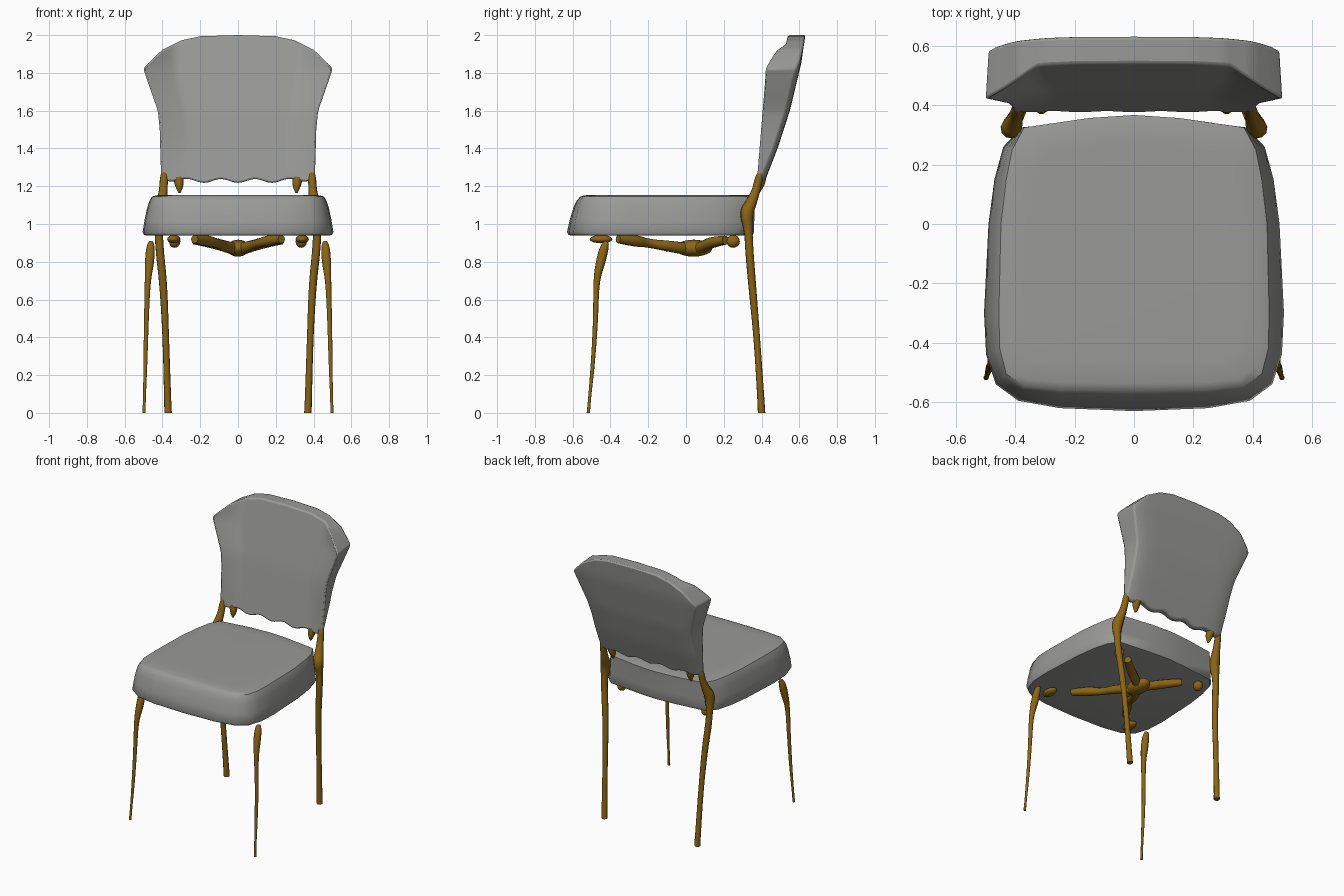
import bpy, bmesh, math

cube = bpy.data.objects.get("Cube")
if cube:
    bpy.data.objects.remove(cube, do_unlink=True)


def material(name, color):
    m = bpy.data.materials.new(name)
    m.use_nodes = True
    m.diffuse_color = (*color, 1)
    m.node_tree.nodes["Principled BSDF"].inputs["Base Color"].default_value = (*color, 1)
    return m


GREY = material("grey upholstery", (0.32, 0.32, 0.31))
GOLD = material("dark gold metal", (0.26, 0.13, 0.008))


def lerp_table(table, t):
    """Piecewise linear lookup in (key, value) pairs."""
    if t <= table[0][0]:
        return table[0][1]
    for (a, va), (b, vb) in zip(table, table[1:]):
        if t <= b:
            return va + (vb - va) * (t - a) / (b - a)
    return table[-1][1]


def finish(obj, mat, angle=40):
    obj.data.materials.append(mat)
    bpy.ops.object.select_all(action='DESELECT')
    obj.select_set(True)
    bpy.context.view_layer.objects.active = obj
    bpy.ops.object.shade_smooth_by_angle(angle=math.radians(angle))


def mesh_object(name, bm, mat):
    bmesh.ops.recalc_face_normals(bm, faces=bm.faces)
    me = bpy.data.meshes.new(name)
    bm.to_mesh(me)
    bm.free()
    obj = bpy.data.objects.new(name, me)
    bpy.context.collection.objects.link(obj)
    finish(obj, mat)
    return obj


def tube(name, points, side=1):
    """Organic tapered rod through (x, y, z, radius) points."""
    cu = bpy.data.curves.new(name, 'CURVE')
    cu.dimensions = '3D'
    cu.bevel_depth = 1
    cu.bevel_resolution = 3
    cu.use_fill_caps = True
    sp = cu.splines.new('NURBS')
    sp.points.add(len(points) - 1)
    for p, (x, y, z, r) in zip(sp.points, points):
        p.co = (x * side, y, z, 1)
        p.radius = r
    sp.order_u = 3
    sp.use_endpoint_u = True
    sp.resolution_u = 6
    obj = bpy.data.objects.new(name, cu)
    bpy.context.collection.objects.link(obj)
    bpy.ops.object.select_all(action='DESELECT')
    obj.select_set(True)
    bpy.context.view_layer.objects.active = obj
    bpy.ops.object.convert(target='MESH')
    finish(bpy.context.object, GOLD, 60)


def blob(name, loc, scale):
    bm = bmesh.new()
    bmesh.ops.create_icosphere(bm, subdivisions=3, radius=1)
    bmesh.ops.scale(bm, vec=scale, verts=bm.verts)
    bmesh.ops.translate(bm, vec=loc, verts=bm.verts)
    mesh_object(name, bm, GOLD)


# Seat cushion: half outlines at the base and the top, lofted and mirrored
BASE = [(0, -.63), (.25, -.62), (.39, -.595), (.465, -.54), (.498, -.44), (.505, -.3),
        (.49, 0), (.47, .15), (.44, .26), (.38, .325), (.15, .35), (0, .36)]
TOP = [(0, -.56), (.25, -.557), (.37, -.545), (.43, -.505), (.452, -.42), (.455, -.3),
       (.448, 0), (.43, .15), (.41, .25), (.37, .325), (.15, .357), (0, .367)]


def seat_ring(bm, z, t, scale):
    half = [(a[0] + (b[0] - a[0]) * t, a[1] + (b[1] - a[1]) * t) for a, b in zip(BASE, TOP)]
    loop = half + [(-x, y) for x, y in half[-2:0:-1]]
    return [bm.verts.new((x * scale, (y + .1) * scale - .1, z)) for x, y in loop]


bm = bmesh.new()
levels = [(.938, 0, .95), (.942, 0, .985), (.957, 0, 1), (1.02, .2, 1), (1.09, .5, 1),
          (1.125, .75, 1), (1.145, 1, 1), (1.152, 1, .95), (1.154, 1, .8)]
rings = [seat_ring(bm, *lv) for lv in levels]
for lo, hi in zip(rings, rings[1:]):
    for i in range(len(lo)):
        j = (i + 1) % len(lo)
        bm.faces.new((lo[i], lo[j], hi[j], hi[i]))
bm.faces.new(rings[0])
bm.faces.new(rings[-1])
seat = mesh_object("seat", bm, GREY)

# Backrest: flared panel with curved-forward wings, thick rim and scalloped base
WIDTH = [(1.2, .408), (1.5, .415), (1.6, .425), (1.7, .46), (1.82, .502)]
CREST = [(0, 2.0), (.4, 1.994), (.6, 1.972), (.8, 1.922), (.95, 1.85), (1, 1.822)]
FRONT_MID = [(1.22, .375), (1.6, .445), (2, .54)]
FRONT_WING = [(1.22, .375), (1.83, .42)]
REAR = [(1.22, .415), (1.4, .485), (1.6, .55), (1.85, .61), (2, .632)]
NU, NV = 40, 20


def back_point(i, j, rear):
    u, v = 2 * i / NU - 1, j / NV
    a = abs(u)
    low = 1.228 + .01 * math.cos(u * 9 * math.pi / 2 + math.pi) + .015 * a ** 6
    z = low + v * (lerp_table(CREST, a) - low)
    x = u * lerp_table(WIDTH, z)
    if rear:
        return x * .98, lerp_table(REAR, z) - .02 * a ** 8, z
    w = max(0, (a - .66) / .34)
    mid, wing = lerp_table(FRONT_MID, z), lerp_table(FRONT_WING, z)
    return x, mid + (wing - mid) * w, z


bm = bmesh.new()
grids = [[[bm.verts.new(back_point(i, j, rear)) for j in range(NV + 1)]
          for i in range(NU + 1)] for rear in (False, True)]
for g in grids:
    for i in range(NU):
        for j in range(NV):
            bm.faces.new((g[i][j], g[i + 1][j], g[i + 1][j + 1], g[i][j + 1]))
border = ([(i, 0) for i in range(NU)] + [(NU, j) for j in range(NV)]
          + [(i, NV) for i in range(NU, 0, -1)] + [(0, j) for j in range(NV, 0, -1)])
for (a, b), (c, d) in zip(border, border[1:] + border[:1]):
    f, r = grids
    bm.faces.new((f[a][b], f[c][d], r[c][d], r[a][b]))
backrest = mesh_object("backrest", bm, GREY)
bevel = backrest.modifiers.new("soft rim", 'BEVEL')
bevel.width = .01
bevel.segments = 2
bevel.limit_method = 'ANGLE'
bevel.angle_limit = math.radians(45)

# Metal frame, repeated on both sides
for side, label in ((1, "left"), (-1, "right")):
    tube(label + "_front_leg", [
        (.46, -.42, .905, .012), (.463, -.43, .885, .024), (.468, -.452, .8, .026),
        (.478, -.475, .7, .016), (.485, -.478, .5, .013), (.49, -.492, .27, .011),
        (.496, -.513, .05, .007), (.498, -.517, 0, .009)], side)
    tube(label + "_rear_leg", [
        (.37, .4, 0, .02), (.372, .398, .05, .019), (.382, .375, .4, .017),
        (.395, .35, .68, .021), (.415, .335, .86, .022), (.42, .33, .97, .022),
        (.415, .318, 1.06, .038), (.405, .345, 1.11, .03), (.395, .372, 1.18, .022),
        (.392, .388, 1.25, .022), (.392, .395, 1.28, .012)], side)
    # Pointed fitting under the backrest
    tube(label + "_back_spike", [
        (.31, .385, 1.165, .006), (.31, .388, 1.19, .018), (.312, .395, 1.22, .026),
        (.315, .4, 1.245, .026)], side)
    # Brace arms below the seat
    tube(label + "_front_brace", [
        (0, .02, .865, .032), (.07, -.07, .88, .032), (.11, -.2, .898, .022),
        (.17, -.27, .912, .034), (.23, -.36, .92, .022)], side)
    tube(label + "_rear_brace", [
        (0, .05, .865, .032), (.08, .1, .885, .03), (.15, .14, .905, .03),
        (.23, .21, .915, .024)], side)
    blob(label + "_front_stud", (.34 * side, -.45, .92), (.035, .06, .022))
    blob(label + "_rear_stud", (.335 * side, .25, .908), (.03, .035, .034))

blob("brace_hub", (0, .04, .872), (.06, .1, .045))
